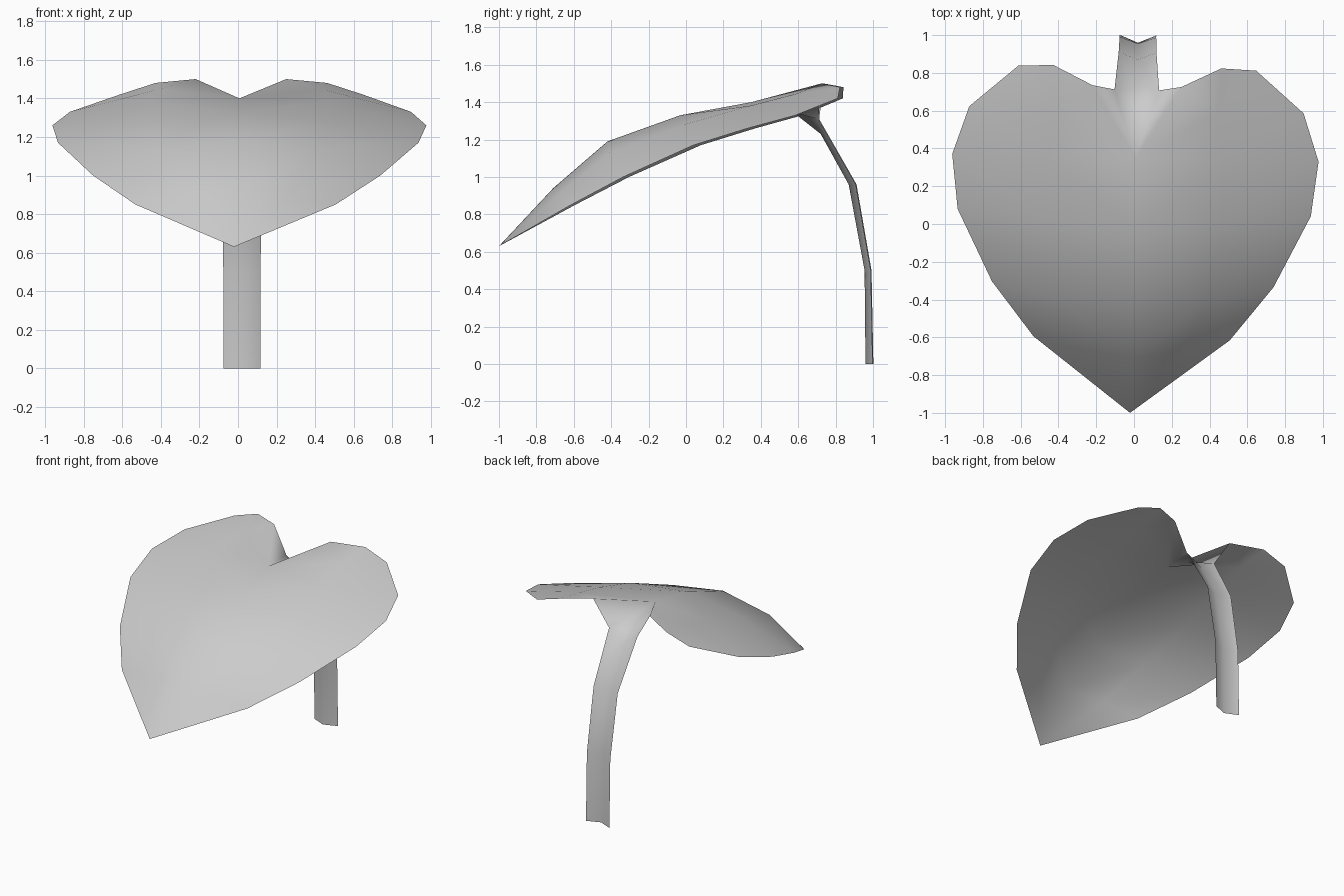
import bpy
import bmesh
import math
from mathutils import Vector

default_cube = bpy.data.objects.get("Cube")
if default_cube:
    bpy.data.objects.remove(default_cube, do_unlink=True)

# One flat colour for the whole plant
grey = bpy.data.materials.new("pale_grey")
grey.use_nodes = True
grey.diffuse_color = (0.6, 0.6, 0.6, 1)
shader = next(n for n in grey.node_tree.nodes if n.type == "BSDF_PRINCIPLED")
shader.inputs["Base Color"].default_value = grey.diffuse_color


def centre_line(*profile):
    """Points on the plane of symmetry, from (y, z) pairs."""
    return [Vector((0, y, z)) for y, z in profile]


def path(*points):
    return [Vector(p) for p in points]


def add_face(bm, *points):
    """Face through the points, skipping repeated corners."""
    corners = []
    for p in points:
        if p not in corners:
            corners.append(p)
    bm.faces.new([bm.verts.new(p) for p in corners])


def bridge(bm, first, second):
    """Strip of faces between two paths of equal length."""
    for i in range(len(first) - 1):
        add_face(bm, first[i], second[i], second[i + 1], first[i + 1])


def fan(bm, hub, points):
    """Triangles from one hub to each pair of neighbouring points."""
    for a, b in zip(points, points[1:]):
        add_face(bm, hub, a, b)


bm = bmesh.new()

# Blade: tip to notch, domed from the midrib out to the rim
midrib = centre_line((-1, 0.63), (-0.71, 0.94), (-0.42, 1.19), (-0.03, 1.33), (0.35, 1.4))
shoulder = path((0, -1, 0.63), (0.27, -0.67, 0.91), (0.4, -0.4, 1.13),
                (0.46, 0, 1.28), (0.46, 0.35, 1.38))
rim = path((0, -1, 0.63), (0.52, -0.605, 0.85), (0.745, -0.32, 1),
           (0.935, 0.06, 1.17), (0.97, 0.35, 1.26))
bridge(bm, midrib, shoulder)
bridge(bm, shoulder, rim)

# Rounded lobe beside the notch
notch = midrib[-1]
lobe_centre = Vector((0.43, 0.6, 1.445))
lobe_rim = path((0.885, 0.605, 1.33), (0.63, 0.825, 1.42),
                (0.445, 0.833, 1.48), (0.235, 0.73, 1.5))
lobe_top = lobe_rim[-1]
add_face(bm, shoulder[-1], rim[-1], lobe_rim[0], lobe_centre)
fan(bm, lobe_centre, lobe_rim)
fan(bm, lobe_centre, [lobe_top, notch, shoulder[-1]])

# Stem: a folded strip, open towards the back
fold = centre_line((0.72, 1.23), (0.87, 0.96), (0.955, 0.5), (0.96, 0))
stem_edge = path((0.118, 0.71, 1.31), (0.1, 0.91, 0.96), (0.097, 0.99, 0.5), (0.097, 1, 0))
bridge(bm, fold, stem_edge)

# Flare joining the stem to the notch
flare_fold = Vector((0, 0.58, 1.34))
fan(bm, stem_edge[0], [lobe_top, notch, flare_fold, fold[0]])

# Weld the patches into one sheet that faces up
bmesh.ops.remove_doubles(bm, verts=bm.verts, dist=0.001)
bmesh.ops.recalc_face_normals(bm, faces=bm.faces)
bm.normal_update()
if sum(f.normal.z * f.calc_area() for f in bm.faces) < 0:
    bmesh.ops.reverse_faces(bm, faces=bm.faces)

mesh = bpy.data.meshes.new("leaf_and_stem")
bm.to_mesh(mesh)
bm.free()
mesh.materials.append(grey)
for face in mesh.polygons:
    face.use_smooth = True

leaf = bpy.data.objects.new("leaf_and_stem", mesh)
bpy.context.collection.objects.link(leaf)

# Other half, and a slight turn of the whole plant
mirror = leaf.modifiers.new("other_half", "MIRROR")
mirror.use_axis[0] = True
mirror.use_mirror_merge = True
mirror.merge_threshold = 0.001
leaf.rotation_euler.z = math.radians(-1.2)
